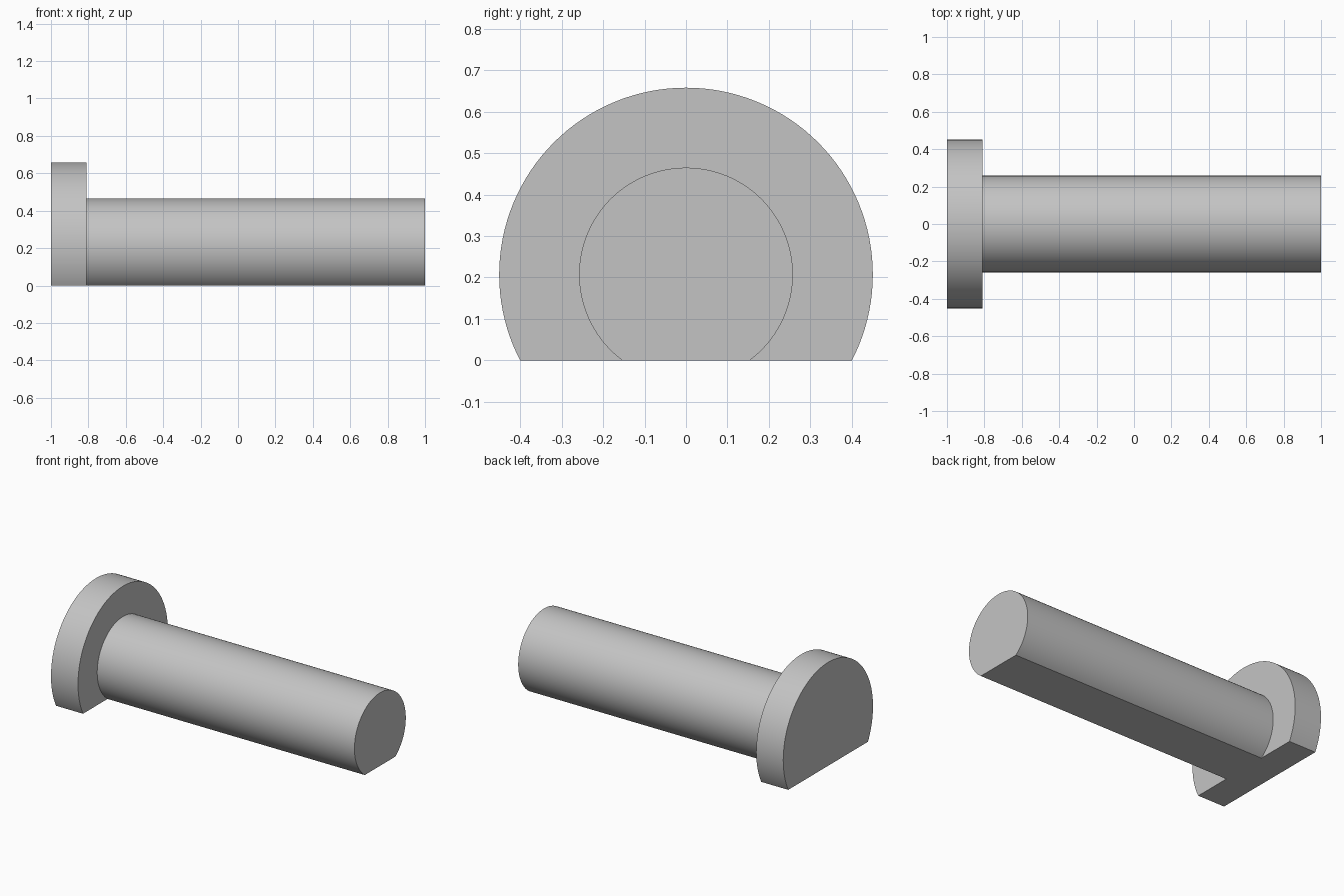
import bpy
import bmesh
import math
from mathutils import Vector

cube = bpy.data.objects.get("Cube")
if cube:
    bpy.data.objects.remove(cube, do_unlink=True)

AXIS_Z = 0.207
HEAD_RADIUS, SHAFT_RADIUS = 0.451, 0.258
HEAD_X, STEP_X, TIP_X = -1.0, -0.81, 1.0

# Plain grey metal
grey = bpy.data.materials.new("grey_metal")
grey.use_nodes = True
color = (0.55, 0.55, 0.55, 1)
grey.diffuse_color = color
grey.node_tree.nodes["Principled BSDF"].inputs["Base Color"].default_value = color

# Stepped half profile of the head and shaft, turned around the long axis
bm = bmesh.new()
profile = [(HEAD_X, 0), (HEAD_X, HEAD_RADIUS), (STEP_X, HEAD_RADIUS),
           (STEP_X, SHAFT_RADIUS), (TIP_X, SHAFT_RADIUS), (TIP_X, 0)]
verts = [bm.verts.new((x, 0, AXIS_Z + r)) for x, r in profile]
edges = [bm.edges.new(pair) for pair in zip(verts, verts[1:])]
bmesh.ops.spin(bm, geom=verts + edges, cent=(0, 0, AXIS_Z), axis=(1, 0, 0),
               angle=math.tau, steps=128, use_duplicate=False)
bmesh.ops.remove_doubles(bm, verts=bm.verts[:], dist=0.0001)

# Flat underside: slice off everything below the ground and close the cut
bmesh.ops.bisect_plane(bm, geom=bm.verts[:] + bm.edges[:] + bm.faces[:],
                       plane_co=Vector((0, 0, 0)), plane_no=Vector((0, 0, 1)),
                       clear_inner=True)
rim = [e for e in bm.edges if e.is_boundary]
bmesh.ops.edgeloop_fill(bm, edges=rim)

# Merge the flat end fans and step into single faces
bmesh.ops.dissolve_limit(bm, angle_limit=math.radians(0.5),
                         verts=bm.verts[:], edges=bm.edges[:])
bmesh.ops.recalc_face_normals(bm, faces=bm.faces[:])

mesh = bpy.data.meshes.new("flat_sided_headed_pin")
bm.to_mesh(mesh)
bm.free()
mesh.materials.append(grey)
pin = bpy.data.objects.new("flat_sided_headed_pin", mesh)
bpy.context.collection.objects.link(pin)

# Smooth round sides with crisp rims
bpy.ops.object.select_all(action='DESELECT')
pin.select_set(True)
bpy.context.view_layer.objects.active = pin
bpy.ops.object.shade_smooth_by_angle(angle=math.radians(30))
